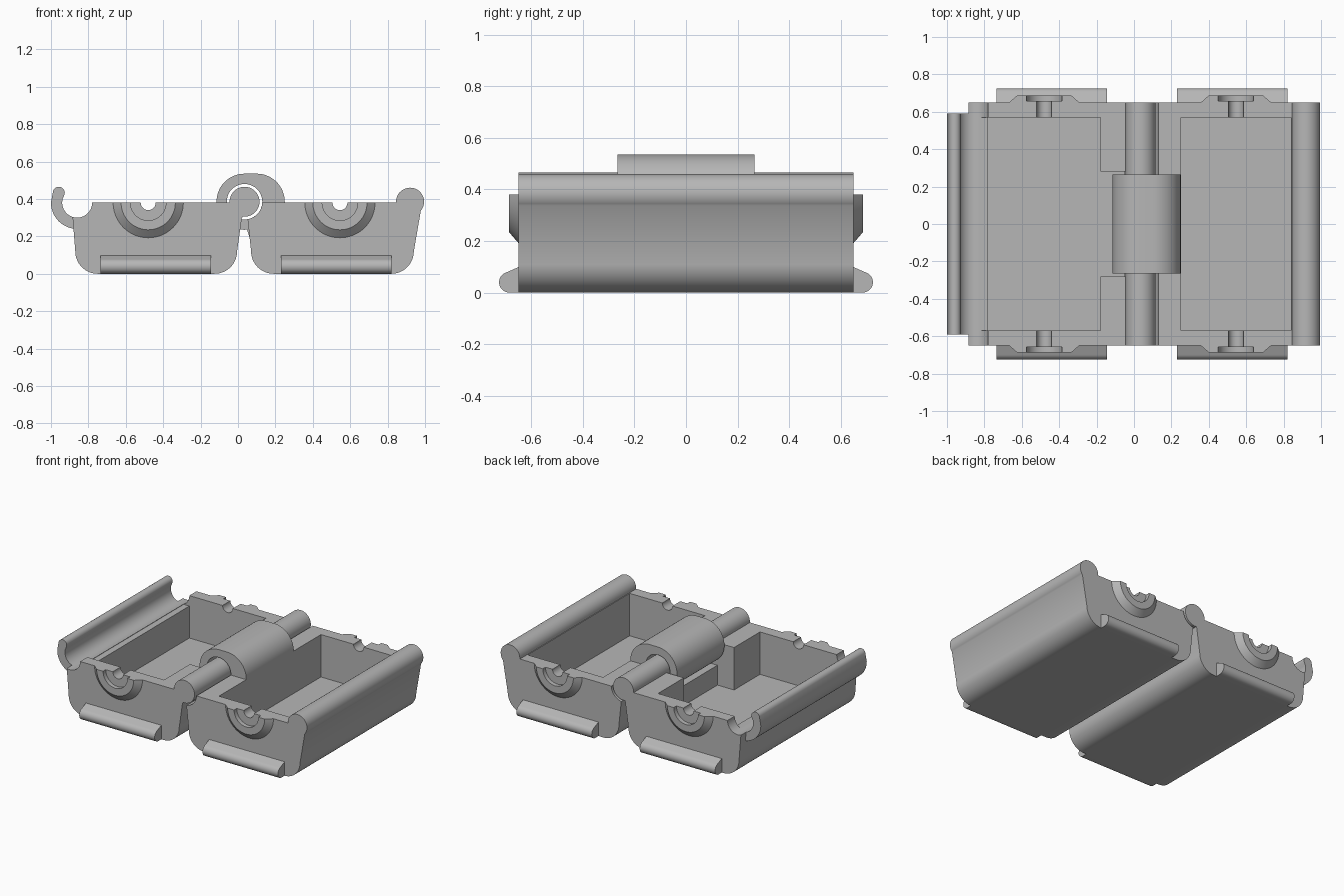
import bpy, bmesh, math

if "Cube" in bpy.data.objects:
    bpy.data.objects.remove(bpy.data.objects["Cube"])

grey = bpy.data.materials.new("plain grey")
grey.diffuse_color = (0.47, 0.47, 0.47, 1)
grey.use_nodes = True
grey.node_tree.nodes["Principled BSDF"].inputs["Base Color"].default_value = grey.diffuse_color

HINGE = (0.035, 0.385)


def arc(c, r, a0, a1, n=16):
    """Points of an arc in the xz plane, angles in degrees."""
    out = []
    for i in range(n + 1):
        a = math.radians(a0 + (a1 - a0) * i / n)
        out.append((c[0] + r * math.cos(a), c[1] + r * math.sin(a)))
    return out


def circle(c, r, n=48):
    return arc(c, r, 0, 360 - 360 / n, n - 1)


def rect(x0, x1, z0, z1):
    return [(x0, z0), (x1, z0), (x1, z1), (x0, z1)]


def loft(name, prof, y0, y1, prof2=None):
    """Solid between an xz profile at y0 and a matching one at y1."""
    bm = bmesh.new()
    a = [bm.verts.new((x, y0, z)) for x, z in prof]
    b = [bm.verts.new((x, y1, z)) for x, z in (prof2 or prof)]
    bm.faces.new(a)
    bm.faces.new(b)
    for i in range(len(a)):
        j = (i + 1) % len(a)
        bm.faces.new((a[i], a[j], b[j], b[i]))
    bmesh.ops.recalc_face_normals(bm, faces=bm.faces)
    me = bpy.data.meshes.new(name)
    bm.to_mesh(me)
    bm.free()
    me.materials.append(grey)
    ob = bpy.data.objects.new(name, me)
    bpy.context.collection.objects.link(ob)
    return ob


def cut(ob, prof, y0, y1):
    """Subtract a prism from an object."""
    tool = loft("cutter", prof, y0, y1)
    tool.hide_render = True
    mod = ob.modifiers.new("cut", 'BOOLEAN')
    mod.operation = 'DIFFERENCE'
    mod.solver = 'EXACT'
    mod.object = tool
    bpy.context.view_layer.objects.active = ob
    bpy.ops.object.modifier_apply(modifier=mod.name)
    bpy.data.objects.remove(tool)


# Left tray: rounded section with a latch groove along its outer edge
groove = (-0.86, 0.38)
left = loft("left_tray",
            arc((-0.75, 0.12), 0.12, 180, 270) + arc((-0.125, 0.12), 0.12, 270, 360)
            + [(0.02, 0.295), (0.035, 0.33), (-0.04, 0.38)]
            + arc(groove, 0.08, 0, -108), -0.65, 0.65)
cut(left, rect(-0.78, -0.18, 0.08, 0.6), -0.57, 0.57)      # cavity
cut(left, rect(-0.825, -0.5, 0.306, 0.6), -0.57, 0.57)     # ledge beside groove
cut(left, rect(-0.2, -0.05, 0.08, 0.6), -0.28, 0.28)       # knuckle pocket
cut(left, rect(-0.1, 0.1, 0.22, 0.6), -0.28, 0.28)         # knuckle clearance

# Right tray: section with hinge groove and a rounded latch bead
right = loft("right_tray",
             arc((0.82, 0.12), 0.12, 360, 270) + arc((0.19, 0.12), 0.12, 270, 180)
             + arc(HINGE, 0.095, -80, -3) + [(0.845, 0.38)]
             + arc((0.92, 0.385), 0.075, 176, -40, 28), -0.65, 0.65)
cut(right, rect(0.25, 0.84, 0.08, 0.6), -0.57, 0.57)

# Hinge pin and the knuckle around it
loft("hinge_pin", circle(HINGE, 0.08), -0.65, 0.65)
knuckle = loft("hinge_knuckle",
               arc((0.1, 0.385), 0.15, 0, 90) + arc(HINGE, 0.15, 90, 275, 28)
               + [(0.07, 0.17), (0.15, 0.17), (0.25, 0.3)], -0.265, 0.265)
cut(knuckle, circle(HINGE, 0.095), -0.4, 0.4)

# Latch hook
loft("latch_hook",
     arc(groove, 0.14, 262, 180) + arc((-0.958, 0.433), 0.032, 165, -15, 12)
     + arc(groove, 0.08, 165, 252), -0.592, 0.592)

# End details, repeated on both trays and both ends
for side, body, cx, rx0, rx1 in (("left", left, -0.48, -0.735, -0.145),
                                 ("right", right, 0.545, 0.23, 0.82)):
    c = (cx, 0.38)
    cut(body, circle(c, 0.04, 32), -0.8, 0.8)              # end notches
    for end, s in (("front", -1), ("back", 1)):
        # Tapered half-round boss with a counterbore
        boss = loft(f"{side}_{end}_boss", arc(c, 0.19, 180, 360, 32), s * 0.648,
                    s * 0.687, arc(c, 0.145, 180, 360, 32))
        cut(boss, circle(c, 0.04, 32), s * 0.6, s * 0.8)
        cut(boss, circle(c, 0.095), s * 0.657, s * 0.8)
        # Rounded foot rail: section drawn in yz, then swept along x
        sec = [(0.64, 0.0)] + arc((0.685, 0.04), 0.04, 270, 432, 18) + [(0.64, 0.103)]
        rail = loft(f"{side}_{end}_rail", sec, rx0, rx1)
        for v in rail.data.vertices:
            x, y, z = v.co
            v.co = (y, s * x, z)
        if s > 0:
            rail.data.flip_normals()

# Smooth curved faces, keep edges sharp
for ob in bpy.context.scene.objects:
    bpy.ops.object.select_all(action='DESELECT')
    ob.select_set(True)
    bpy.context.view_layer.objects.active = ob
    bpy.ops.object.shade_smooth_by_angle(angle=math.radians(30))
